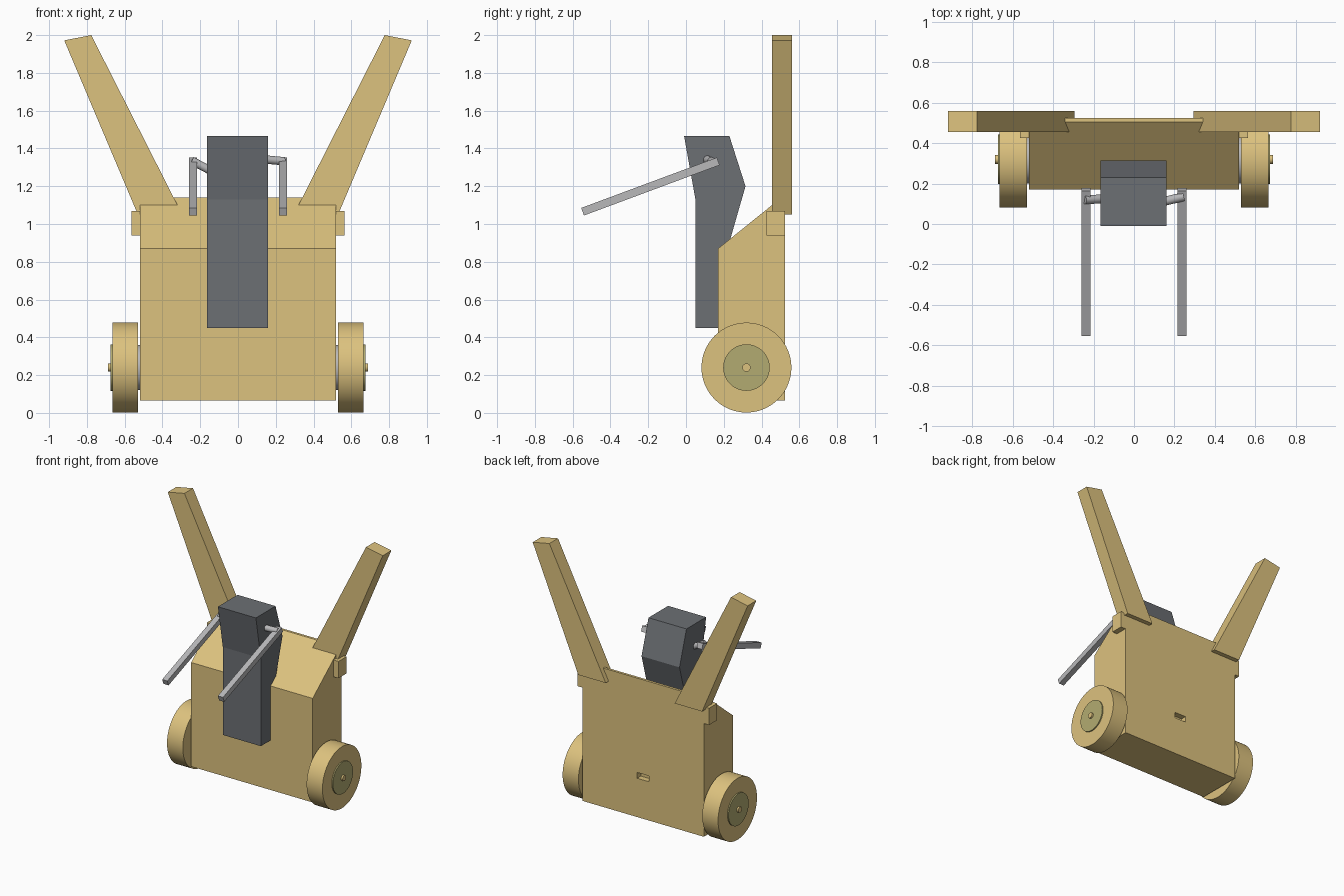
import bpy, bmesh
from mathutils import Vector

cube = bpy.data.objects.get("Cube")
if cube:
    bpy.data.objects.remove(cube, do_unlink=True)


def material(name, rgb):
    mat = bpy.data.materials.new(name)
    mat.use_nodes = True
    mat.diffuse_color = (*rgb, 1)
    bsdf = next(n for n in mat.node_tree.nodes if n.type == 'BSDF_PRINCIPLED')
    bsdf.inputs["Base Color"].default_value = (*rgb, 1)
    return mat


TAN = material("tan wood", (0.72, 0.54, 0.21))
OLIVE = material("olive hub", (0.45, 0.41, 0.165))
DARK = material("dark grey", (0.15, 0.16, 0.175))
GREY = material("light grey", (0.48, 0.48, 0.49))


def prism(name, points, low, high, axis, mat):
    """Extrude a profile along x (points are y, z) or along y (points are x, z)."""
    def place(p, d):
        return (d, p[0], p[1]) if axis == 'x' else (p[0], d, p[1])
    bm = bmesh.new()
    rings = [[bm.verts.new(place(p, d)) for p in points] for d in (low, high)]
    for ring in rings:
        bm.faces.new(ring)
    n = len(points)
    for i in range(n):
        j = (i + 1) % n
        bm.faces.new((rings[0][i], rings[0][j], rings[1][j], rings[1][i]))
    bmesh.ops.recalc_face_normals(bm, faces=bm.faces)
    mesh = bpy.data.meshes.new(name)
    bm.to_mesh(mesh)
    bm.free()
    mesh.materials.append(mat)
    obj = bpy.data.objects.new(name, mesh)
    bpy.context.collection.objects.link(obj)
    return obj


def box(name, x, y, z, mat):
    return prism(name, [(y[0], z[0]), (y[1], z[0]), (y[1], z[1]), (y[0], z[1])],
                 x[0], x[1], 'x', mat)


def rod(name, start, end, radius, mat, sides=64):
    a, b = Vector(start), Vector(end)
    bpy.ops.mesh.primitive_cylinder_add(vertices=sides, radius=radius,
                                        depth=(b - a).length, location=(a + b) / 2)
    obj = bpy.context.object
    obj.name = name
    obj.rotation_euler = (b - a).to_track_quat('Z', 'Y').to_euler()
    obj.data.materials.append(mat)
    bpy.ops.object.shade_smooth_by_angle()
    return obj


# Body with sloped shoulder and a slot in its back
body = prism("body", [(0.17, 0.065), (0.525, 0.065), (0.525, 1.14), (0.505, 1.14), (0.17, 0.87)],
             -0.52, 0.52, 'x', TAN)
cutter = box("slot_cutter", (-0.05, 0.05), (0.48, 0.6), (0.365, 0.41), TAN)
cutter.hide_render = True
cutter.hide_viewport = True
cut = body.modifiers.new("slot", 'BOOLEAN')
cut.operation = 'DIFFERENCE'
cut.object = cutter
cut.solver = 'EXACT'

# Bent front post
prism("post", [(0.05, 0.45), (0.2, 0.45), (0.2, 0.8), (0.315, 1.2),
               (0.23, 1.465), (-0.01, 1.465), (0.05, 1.13)], -0.165, 0.16, 'x', DARK)

# Wheels, handles and brackets on both sides
WY, WZ = 0.32, 0.24
for side, s in (("left", 1), ("right", -1)):
    def disc(part, x0, x1, radius, mat):
        rod(f"{side}_{part}", (s * x0, WY, WZ), (s * x1, WY, WZ), radius, mat)
    disc("wheel", 0.53, 0.665, 0.238, TAN)
    disc("hub", 0.6, 0.674, 0.123, OLIVE)
    disc("axle", 0.5, 0.687, 0.022, TAN)
    disc("spacer", 0.51, 0.535, 0.12, GREY)
    prism(f"{side}_handle", [(s * x, z) for x, z in
          ((0.295, 1.05), (0.53, 1.05), (0.92, 1.972), (0.777, 2.0))], 0.455, 0.56, 'y', TAN)
    box(f"{side}_bracket", sorted((s * 0.51, s * 0.563)), (0.425, 0.523), (0.94, 1.07), TAN)
    # Slanted lever arm
    prism(f"{side}_lever", [(-0.54, 1.045), (0.178, 1.312), (0.163, 1.352), (-0.555, 1.085)],
          s * 0.238 - 0.022, s * 0.238 + 0.022, 'x', GREY)

# Lever pegs, each tilted a little differently
rod("left_peg", (0.14, 0.11, 1.342), (0.245, 0.135, 1.332), 0.022, GREY, 16)
rod("right_peg", (-0.245, 0.12, 1.335), (-0.14, 0.125, 1.28), 0.022, GREY, 16)
